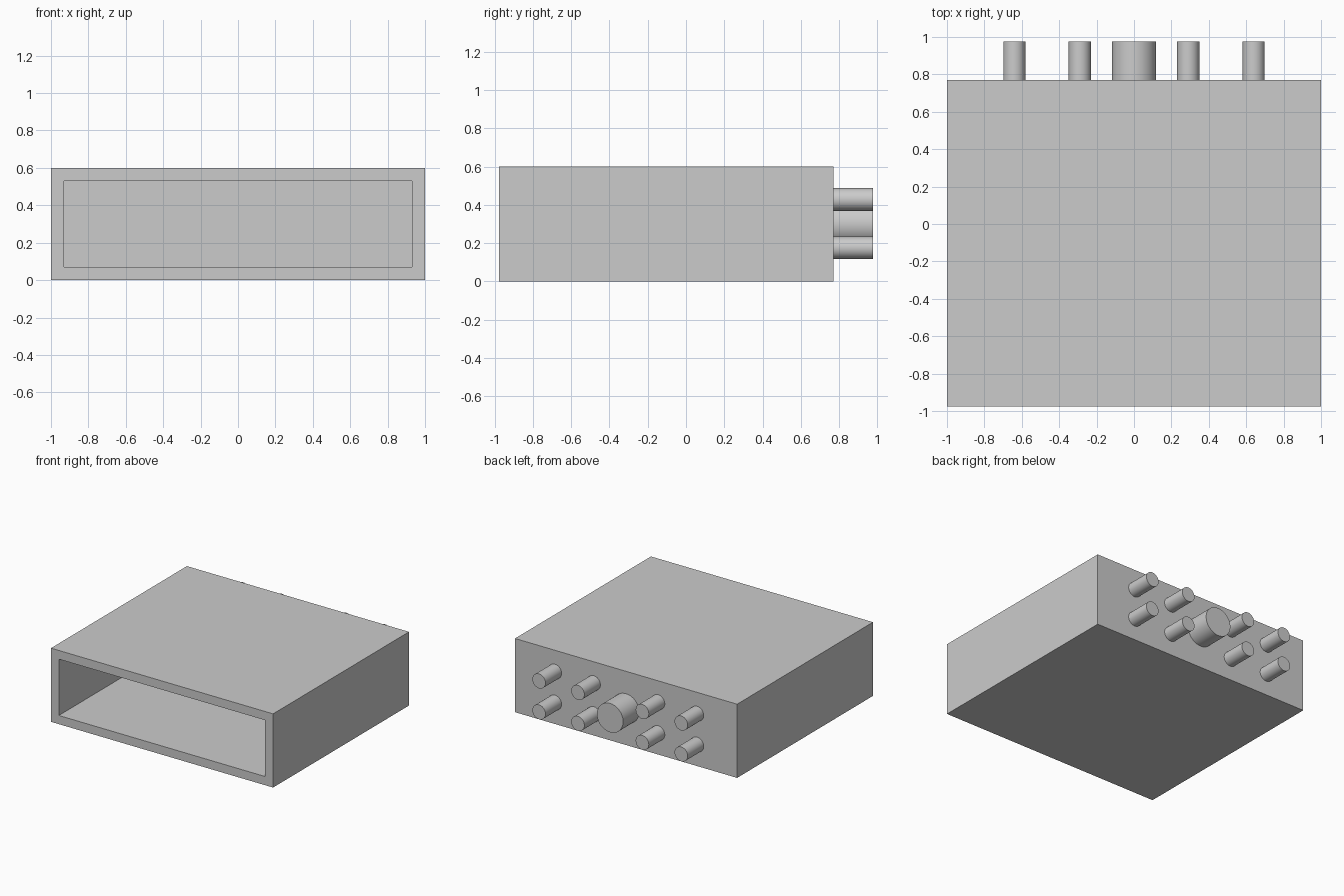
import bpy, bmesh, math
from mathutils import Vector

cube = bpy.data.objects.get("Cube")
if cube:
    bpy.data.objects.remove(cube, do_unlink=True)

FRONT, BACK, TIP = -0.977, 0.771, 0.977   # y of casing front, casing back, peg ends
HEIGHT, WALL = 0.6, 0.1

# Single plain grey
grey = bpy.data.materials.new("light grey")
grey.use_nodes = True
grey.diffuse_color = (0.6, 0.6, 0.6, 1)
grey.node_tree.nodes["Principled BSDF"].inputs["Base Color"].default_value = (0.6, 0.6, 0.6, 1)

# Casing: a box whose front face is inset and pushed in to make the cavity
bpy.ops.mesh.primitive_cube_add(size=1, location=(0, (FRONT + BACK) / 2, HEIGHT / 2))
casing = bpy.context.object
casing.name = "casing"
casing.scale = (2, BACK - FRONT, HEIGHT)
bpy.ops.object.transform_apply(location=True, rotation=False, scale=True)
bm = bmesh.new()
bm.from_mesh(casing.data)
bm.normal_update()
front = min(bm.faces, key=lambda f: f.calc_center_median().y)
bmesh.ops.inset_region(bm, faces=[front], thickness=WALL)
opening = bmesh.ops.extrude_discrete_faces(bm, faces=[front])["faces"]
bmesh.ops.translate(bm, verts=opening[0].verts, vec=Vector((0, BACK - FRONT - WALL, 0)))
bmesh.ops.recalc_face_normals(bm, faces=bm.faces)
bm.to_mesh(casing.data)
bm.free()
casing.data.materials.append(grey)


def peg(name, x, z, radius):
    """Round peg standing out of the back of the casing."""
    bpy.ops.mesh.primitive_cylinder_add(
        vertices=48, radius=radius, depth=TIP - BACK,
        location=(x, (BACK + TIP) / 2, z), rotation=(math.pi / 2, 0, 0))
    ob = bpy.context.object
    ob.name = name
    ob.data.materials.append(grey)
    bpy.ops.object.shade_smooth_by_angle(angle=math.radians(30))


# Large central peg and two mirrored rows of small ones
peg("central_peg", 0, 0.3, 0.118)
for row, z in (("lower", 0.176), ("upper", 0.428)):
    for side, sign in (("left", 1), ("right", -1)):
        peg(f"{row}_{side}_inner_peg", sign * 0.29, z, 0.059)
        peg(f"{row}_{side}_outer_peg", sign * 0.64, z, 0.059)
